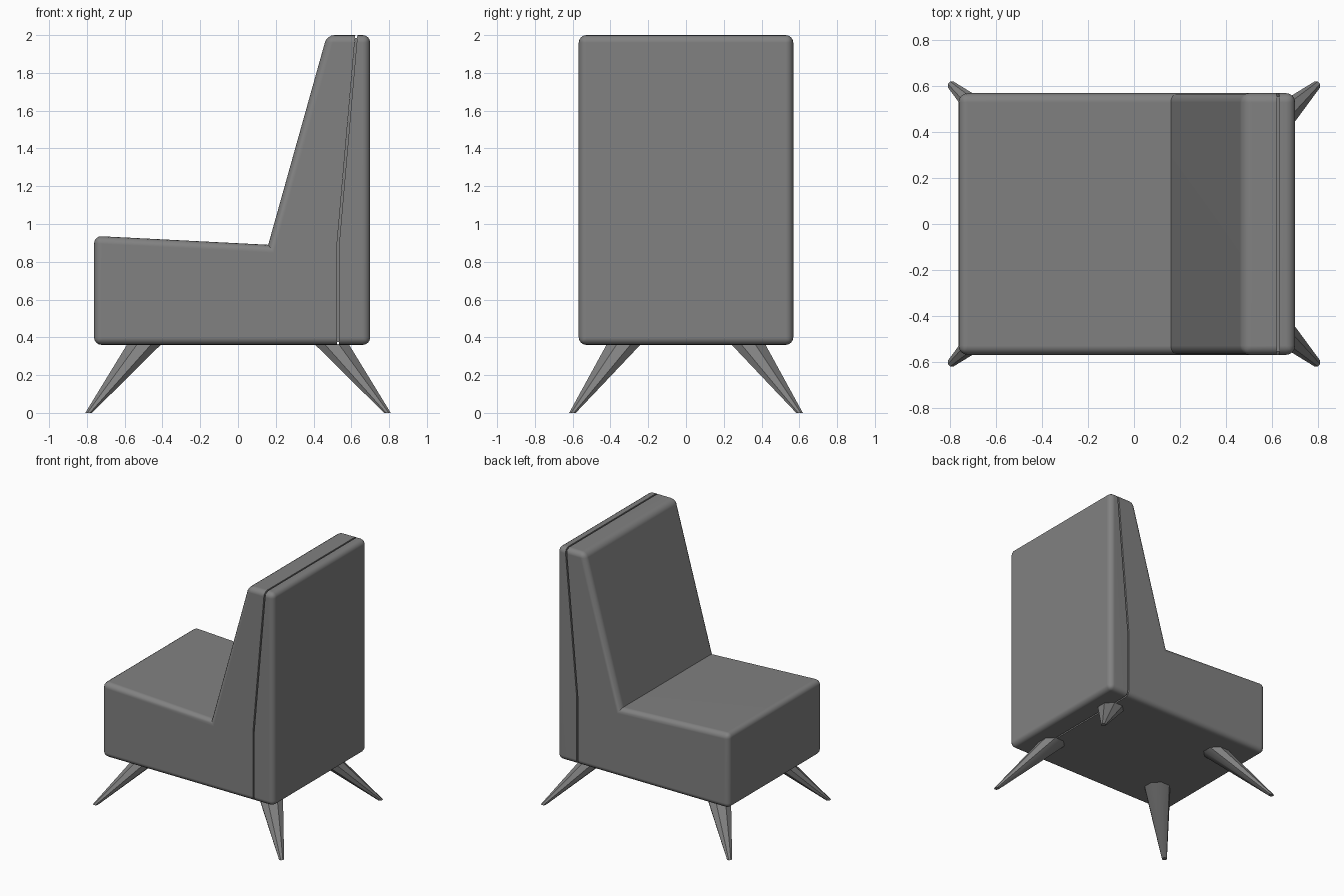
import bpy, bmesh, math

if "Cube" in bpy.data.objects:
    bpy.data.objects.remove(bpy.data.objects["Cube"])

HALF_DEPTH = 0.568

dark = bpy.data.materials.new("dark_grey")
dark.diffuse_color = (0.22, 0.22, 0.22, 1)
dark.use_nodes = True
dark.node_tree.nodes["Principled BSDF"].inputs["Base Color"].default_value = dark.diffuse_color


def finish(name, bm, angle, weighted=False):
    """Turn the bmesh into a dark, angle-smoothed object."""
    bmesh.ops.recalc_face_normals(bm, faces=bm.faces)
    mesh = bpy.data.meshes.new(name)
    bm.to_mesh(mesh)
    bm.free()
    mesh.materials.append(dark)
    obj = bpy.data.objects.new(name, mesh)
    bpy.context.collection.objects.link(obj)
    bpy.ops.object.select_all(action='DESELECT')
    obj.select_set(True)
    bpy.context.view_layer.objects.active = obj
    bpy.ops.object.shade_smooth_by_angle(angle=math.radians(angle))
    if weighted:  # keeps the large panels looking flat
        mod = obj.modifiers.new("flat_panels", 'WEIGHTED_NORMAL')
        mod.keep_sharp = True
    return obj


def bridge(bm, rings):
    """Closed solid between two rings of vertices."""
    n = len(rings[0])
    bm.faces.new(rings[0])
    bm.faces.new(rings[1][::-1])
    for i in range(n):
        j = (i + 1) % n
        bm.faces.new((rings[0][j], rings[0][i], rings[1][i], rings[1][j]))
    bmesh.ops.recalc_face_normals(bm, faces=bm.faces)


def prism(name, profile, half, bevel=0, seam=(), crease=()):
    """Extrude an XZ profile along Y; round all edges except the seam and crease points."""
    bm = bmesh.new()
    rings = [[bm.verts.new((x, y, z)) for x, z in profile] for y in (-half, half)]
    bridge(bm, rings)
    index = {v: i for ring in rings for i, v in enumerate(ring)}
    edges = []
    for e in bm.edges:
        a, b = (index[v] for v in e.verts)
        # across-edges at seam points are always kept, as is the inner crease
        if not (a in seam and b in seam) and not (a == b and a in crease):
            edges.append(e)
    if bevel:
        bmesh.ops.bevel(bm, geom=edges, offset=bevel, offset_type='OFFSET', segments=4,
                        profile=0.5, affect='EDGES', clamp_overlap=True)
    finish(name, bm, 35, weighted=bevel > 0)


# Seat block and leaning backrest in one piece; seam side stays sharp
prism("seat_body",
      [(-0.762, 0.36), (0.524, 0.36), (0.524, 0.89), (0.621, 2.0),
       (0.471, 2.0), (0.16, 0.89), (-0.762, 0.937)],
      HALF_DEPTH, 0.04, seam=(1, 2, 3), crease=(5,))

# Rear panel behind the seam
prism("back_panel",
      [(0.535, 0.36), (0.7, 0.36), (0.7, 2.0), (0.632, 2.0), (0.535, 0.89)],
      HALF_DEPTH, 0.04, seam=(0, 3, 4))

# Recessed strip filling the seam
prism("seam_strip",
      [(0.524, 0.374), (0.535, 0.374), (0.535, 0.89), (0.631, 1.986),
       (0.62, 1.986), (0.524, 0.89)],
      HALF_DEPTH - 0.014)


# Splayed tapered legs
def leg(name, sx, sy, sides=8):
    bm = bmesh.new()
    rings = []
    for cx, cy, z, r in ((0.791, 0.601, 0, 0.019), (0.495, 0.328, 0.365, 0.098)):
        angles = [(k + 0.5) * math.tau / sides for k in range(sides)]
        rings.append([bm.verts.new((sx * (cx + r * math.cos(a)),
                                    sy * (cy + r * math.sin(a)), z)) for a in angles])
    bridge(bm, rings)
    finish(name, bm, 35)


for x_name, sx in (("seat_end", -1), ("back_end", 1)):
    for y_name, sy in (("near", -1), ("far", 1)):
        leg(f"{x_name}_{y_name}_leg", sx, sy)
